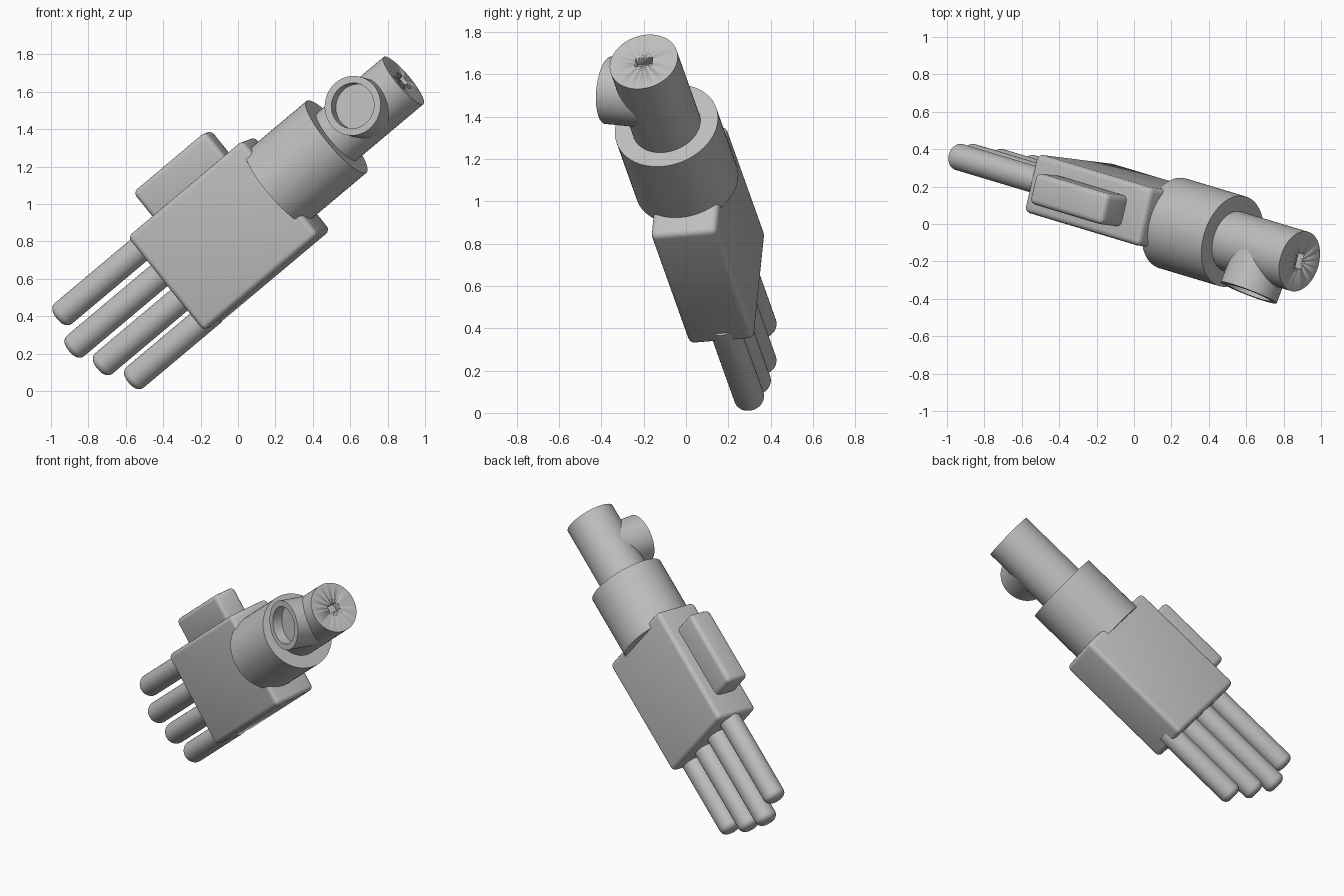
import bpy, bmesh, math
from mathutils import Matrix, Vector

cube = bpy.data.objects.get("Cube")
if cube:
    bpy.data.objects.remove(cube, do_unlink=True)

# Tilted hand frame: u runs up the arm, v across the palm, w towards its back
u = Vector((1, -0.3, 0.84)).normalized()
v = Vector((0.63, -0.08, -0.775))
v = (v - u * v.dot(u)).normalized()
w = u.cross(v)
FRAME = Matrix.Translation((0.885, -0.2, 1.66)) @ Matrix((u, v, w)).transposed().to_4x4()

grey = bpy.data.materials.new("plain grey")
grey.use_nodes = True
grey.diffuse_color = (0.52, 0.52, 0.52, 1)
grey.node_tree.nodes["Principled BSDF"].inputs["Base Color"].default_value = grey.diffuse_color


def finish(bm, name, local=Matrix()):
    mesh = bpy.data.meshes.new(name)
    bmesh.ops.recalc_face_normals(bm, faces=bm.faces)
    bm.to_mesh(mesh)
    bm.free()
    mesh.materials.append(grey)
    obj = bpy.data.objects.new(name, mesh)
    bpy.context.collection.objects.link(obj)
    obj.matrix_world = FRAME @ local
    bpy.ops.object.select_all(action='DESELECT')
    obj.select_set(True)
    bpy.context.view_layer.objects.active = obj
    bpy.ops.object.shade_smooth_by_angle(angle=math.radians(35))
    return obj


def box(name, low, high, bevel=0.0):
    low, high = Vector(low), Vector(high)
    bm = bmesh.new()
    bmesh.ops.create_cube(bm, size=1)
    bmesh.ops.scale(bm, vec=high - low, verts=bm.verts)
    bmesh.ops.translate(bm, vec=(low + high) / 2, verts=bm.verts)
    if bevel:
        bmesh.ops.bevel(bm, geom=bm.edges[:], offset=bevel, segments=4,
                        profile=0.5, affect='EDGES')
    return finish(bm, name)


def lathe(name, profile, local, steps=64):
    """Spin (radius, height) points round the local z axis."""
    bm = bmesh.new()
    verts = [bm.verts.new((r, 0, z)) for r, z in profile]
    edges = [bm.edges.new(pair) for pair in zip(verts, verts[1:])]
    bmesh.ops.spin(bm, geom=verts + edges, cent=(0, 0, 0), axis=(0, 0, 1),
                   angle=math.tau, steps=steps)
    bmesh.ops.remove_doubles(bm, verts=bm.verts, dist=1e-5)
    return finish(bm, name, local)


def along_arm(s, p=0.0, q=0.0):
    return Matrix.Translation((s, p, q)) @ Matrix.Rotation(math.pi / 2, 4, 'Y')


def cylinder(name, radius, start, end):
    length = end - start
    return lathe(name, [(0, 0), (radius, 0), (radius, length), (0, length)], along_arm(start))


# Palm and thumb block
box("palm", (-1.69, -0.30, -0.14), (-0.865, 0.35, 0.18), 0.03)
box("thumb_block", (-1.53, -0.47, -0.07), (-1.01, -0.25, 0.10), 0.03)

# Fingers with rounded tips
R, ROUND = 0.072, 0.04
FINGERS = [(-0.22, -2.30), (-0.045, -2.36), (0.125, -2.30), (0.29, -2.215)]
for i, (p, tip) in enumerate(FINGERS):
    arc = [(R - ROUND + ROUND * math.sin(a), ROUND - ROUND * math.cos(a))
           for a in [k * math.pi / 12 for k in range(7)]]
    length = -1.62 - tip
    lathe(f"finger_{i + 1}", [(0, 0)] + arc + [(R, length), (0, length)],
          along_arm(tip, p, 0.035), 32)

# Wrist collar and forearm
cylinder("wrist_collar", 0.25, -0.91, -0.48)
forearm = cylinder("forearm", 0.165, -0.60, 0.0)

# Slot cut in the end of the forearm
cutter = box("slot_cutter", (-0.05, -0.024, -0.042), (0.05, 0.024, 0.042))
cutter.hide_render = True
slot = forearm.modifiers.new("slot", 'BOOLEAN')
slot.operation = 'DIFFERENCE'
slot.solver = 'EXACT'
slot.object = cutter
bpy.context.view_layer.objects.active = forearm
bpy.ops.object.modifier_apply(modifier=slot.name)
bpy.data.objects.remove(cutter, do_unlink=True)

# Side socket with a recessed mouth
aim = Vector((0, -0.22, -0.97)).to_track_quat('Z', 'Y').to_matrix().to_4x4()
lathe("side_socket", [(0, 0), (0.16, 0), (0.16, 0.24), (0.122, 0.24), (0.122, 0.172), (0, 0.172)],
      Matrix.Translation((-0.25, 0, 0)) @ aim)
